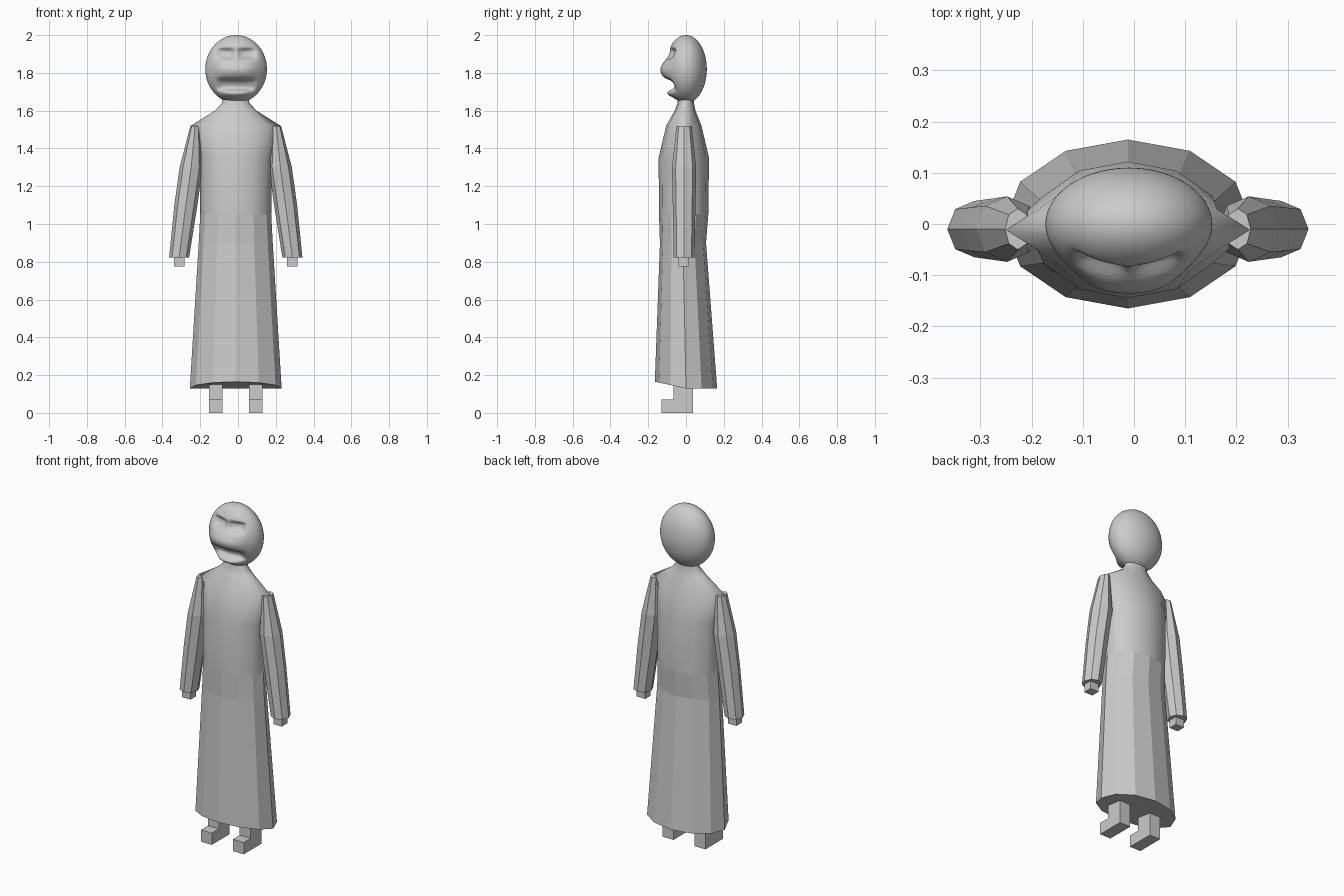
import bpy, bmesh, math
from math import sin, cos, pi, exp

cube = bpy.data.objects.get("Cube")
if cube:
    bpy.data.objects.remove(cube)

CX, CY = -0.012, -0.01   # the figure's own axis

clay = bpy.data.materials.new("plain_grey")
clay.use_nodes = True
colour = (0.6, 0.6, 0.6, 1)
clay.diffuse_color = colour
clay.node_tree.nodes["Principled BSDF"].inputs["Base Color"].default_value = colour


def finish(name, bm):
    bmesh.ops.recalc_face_normals(bm, faces=bm.faces)
    mesh = bpy.data.meshes.new(name)
    bm.to_mesh(mesh)
    bm.free()
    mesh.materials.append(clay)
    obj = bpy.data.objects.new(name, mesh)
    bpy.context.collection.objects.link(obj)
    return obj


def loft(name, rings, smooth_above=9):
    """Skin a list of closed rings, cap both ends, smooth the faces above a height."""
    bm = bmesh.new()
    loops = [[bm.verts.new(p) for p in ring] for ring in rings]
    for a, b in zip(loops, loops[1:]):
        for i in range(len(a)):
            j = (i + 1) % len(a)
            f = bm.faces.new((a[i], a[j], b[j], b[i]))
            f.smooth = f.calc_center_median().z > smooth_above
    bm.faces.new(loops[0])
    bm.faces.new(loops[-1])
    return finish(name, bm)


def box(name, x, y, z):
    bm = bmesh.new()
    bmesh.ops.create_cube(bm, size=1)
    for v in bm.verts:
        v.co = [lo + (c + 0.5) * (hi - lo) for c, (lo, hi) in zip(v.co, (x, y, z))]
    return finish(name, bm)


# Robe: twelve-sided rings of height, half width, front y, back y, shoulder pinch
robe_profile = [
    (0.13, 0.243, -0.165, 0.165, 1), (0.90, 0.196, -0.138, 0.106, 1),
    (1.05, 0.188, -0.143, 0.118, 1), (1.35, 0.190, -0.145, 0.122, 1),
    (1.52, 0.238, -0.105, 0.082, 0.85), (1.60, 0.110, -0.060, 0.050, 1),
    (1.64, 0.072, -0.045, 0.042, 1), (1.70, 0.068, -0.042, 0.040, 1)]


def robe_ring(z, rx, front, back, pinch):
    mid, ry = (front + back) / 2, (back - front) / 2
    ring = []
    for k in range(12):
        a = k * pi / 6
        side = pinch if k % 6 in (1, 5) else 1
        y = mid + ry * sin(a) * side
        # the hem rises towards the front
        lift = 0.035 * max(0, -sin(a)) if z < 0.2 else 0
        ring.append((CX + rx * cos(a) * side, y, z + lift))
    return ring


loft("robe", [robe_ring(*row) for row in robe_profile], 1.0)

# Sleeves: eight-sided rings of height, inner and outer distance, half depth
sleeve_profile = [(0.822, 0.247, 0.353, 0.055), (1.10, 0.203, 0.325, 0.060),
                  (1.30, 0.175, 0.297, 0.064), (1.52, 0.190, 0.240, 0.040)]
for side, label in ((1, "left"), (-1, "right")):
    rings = []
    for z, inner, outer, depth in sleeve_profile:
        mid, r = (inner + outer) / 2, (outer - inner) / 2
        rings.append([(CX + side * (mid + r * cos(k * pi / 4)),
                       CY + depth * sin(k * pi / 4), z) for k in range(8)])
    loft(label + "_sleeve", rings)

    # Hand, leg and foot
    def span(centre, half):
        return CX + side * centre - half, CX + side * centre + half
    box(label + "_hand", span(0.300, 0.028), (-0.04, 0.012), (0.775, 0.85))
    box(label + "_leg", span(0.105, 0.036), (-0.065, 0.036), (0.07, 0.30))
    box(label + "_foot", span(0.105, 0.036), (-0.13, 0.036), (0, 0.07))


# Head: egg with the face pressed into its front
def bump(v, centre, width, power=2):
    return exp(-abs((v - centre) / width) ** power)


bm = bmesh.new()
bmesh.ops.create_uvsphere(bm, u_segments=80, v_segments=64, radius=1)
for v in bm.verts:
    facing = min(1, max(0, -v.co.y * 1.6))
    x, z = v.co.x * 0.163, 1.82 + v.co.z * 0.18
    y = v.co.y * 0.110
    eyes = bump(abs(x), 0.055, 0.045, 4) * bump(z, 1.902, 0.026, 4)
    bridge = bump(x, 0, 0.09, 4) * bump(z, 1.90, 0.03)
    muzzle = bump(x, 0, 0.11, 4) * bump(z, 1.815, 0.045)
    mouth = bump(x, 0, 0.095, 6) * bump(z, 1.738, 0.030, 4)
    lip = bump(x, 0, 0.08, 4) * bump(z, 1.688, 0.022)
    push = 0.026 * muzzle + 0.022 * lip - 0.026 * eyes - 0.008 * bridge - 0.036 * mouth
    v.co = (CX + 0.002 + x, y - facing * push, z)
for f in bm.faces:
    f.smooth = True
finish("head", bm)
